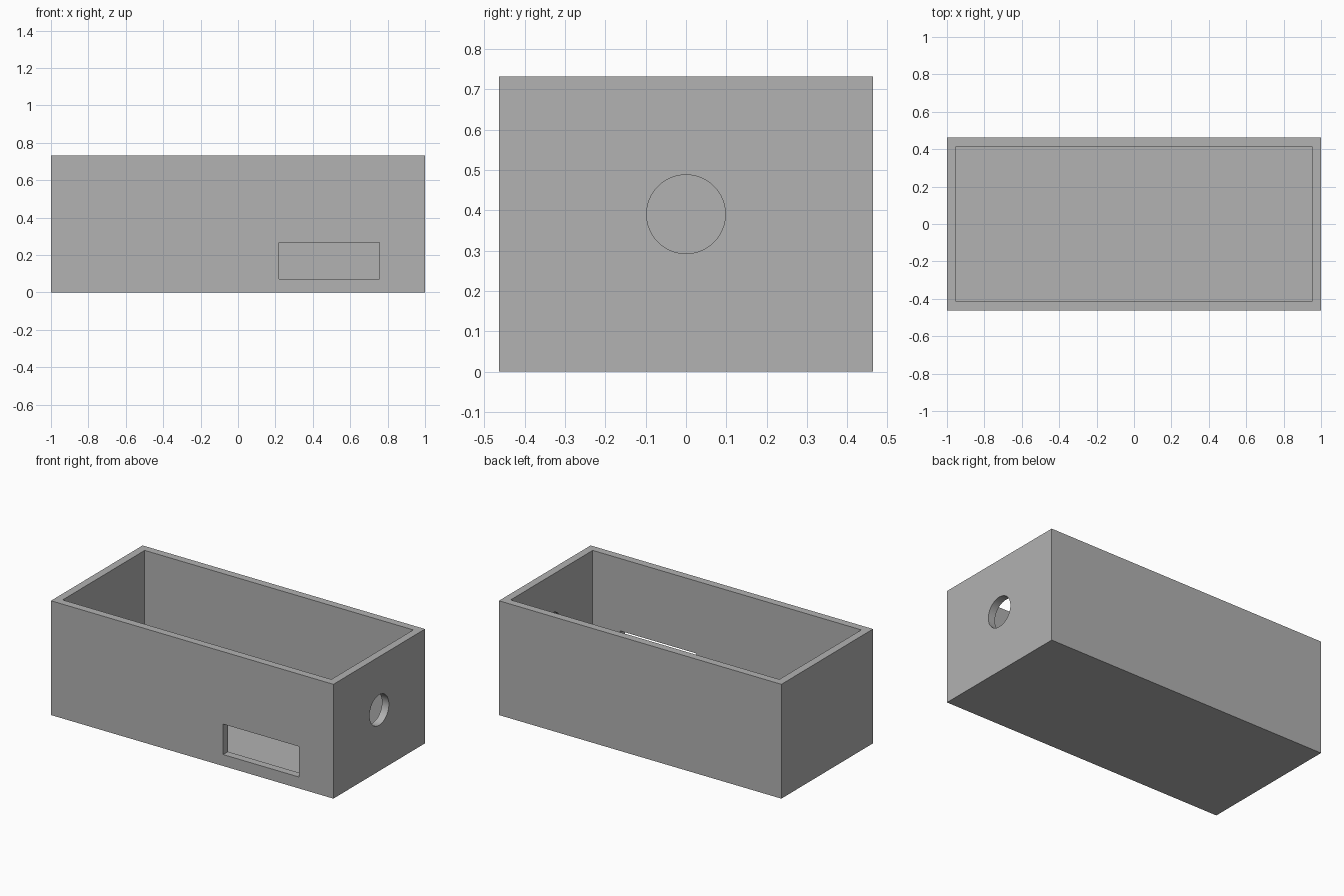
import bpy
import math

default = bpy.data.objects.get("Cube")
if default:
    bpy.data.objects.remove(default, do_unlink=True)

UNIT = 2 / 82          # the box is 82 x 38 x 30 small units
LENGTH, DEPTH, HEIGHT, WALL = 82, 38, 30, 2

grey = bpy.data.materials.new("plain_grey")
grey.use_nodes = True
colour = (0.445, 0.445, 0.445, 1)
grey.diffuse_color = colour
grey.node_tree.nodes["Principled BSDF"].inputs["Base Color"].default_value = colour


def finish(obj, name):
    obj.name = name
    obj.data.materials.append(grey)
    bpy.ops.object.transform_apply(location=True, rotation=True, scale=True)
    return obj


def block(name, low, high):
    """Axis-aligned block between two corners given in small units."""
    centre = [(a + b) / 2 * UNIT for a, b in zip(low, high)]
    bpy.ops.mesh.primitive_cube_add(size=1, location=centre)
    obj = bpy.context.object
    obj.scale = [(b - a) * UNIT for a, b in zip(low, high)]
    return finish(obj, name)


hx, hy = LENGTH / 2, DEPTH / 2

# Outer body
box = block("open_box", (-hx, -hy, 0), (hx, hy, HEIGHT))

# Open cavity, front slot and round end hole
cavity = block("cavity_cutter", (WALL - hx, WALL - hy, WALL),
               (hx - WALL, hy - WALL, HEIGHT + 5))
slot = block("slot_cutter", (9, -hy - 3, 3), (31, -hy + 5, 11))
bpy.ops.mesh.primitive_cylinder_add(
    vertices=64, radius=4 * UNIT, depth=8 * UNIT,
    location=(hx * UNIT, 0, 16 * UNIT), rotation=(0, math.pi / 2, 0))
hole = finish(bpy.context.object, "hole_cutter")

bpy.context.view_layer.objects.active = box
for cutter in (cavity, slot, hole):
    mod = box.modifiers.new(cutter.name, "BOOLEAN")
    mod.operation = "DIFFERENCE"
    mod.solver = "EXACT"
    mod.object = cutter
    bpy.ops.object.modifier_apply(modifier=mod.name)
    bpy.data.objects.remove(cutter, do_unlink=True)

# Smooth the hole's wall, keep every box edge sharp
bpy.ops.object.select_all(action="DESELECT")
box.select_set(True)
bpy.ops.object.shade_smooth_by_angle(angle=math.radians(30))
